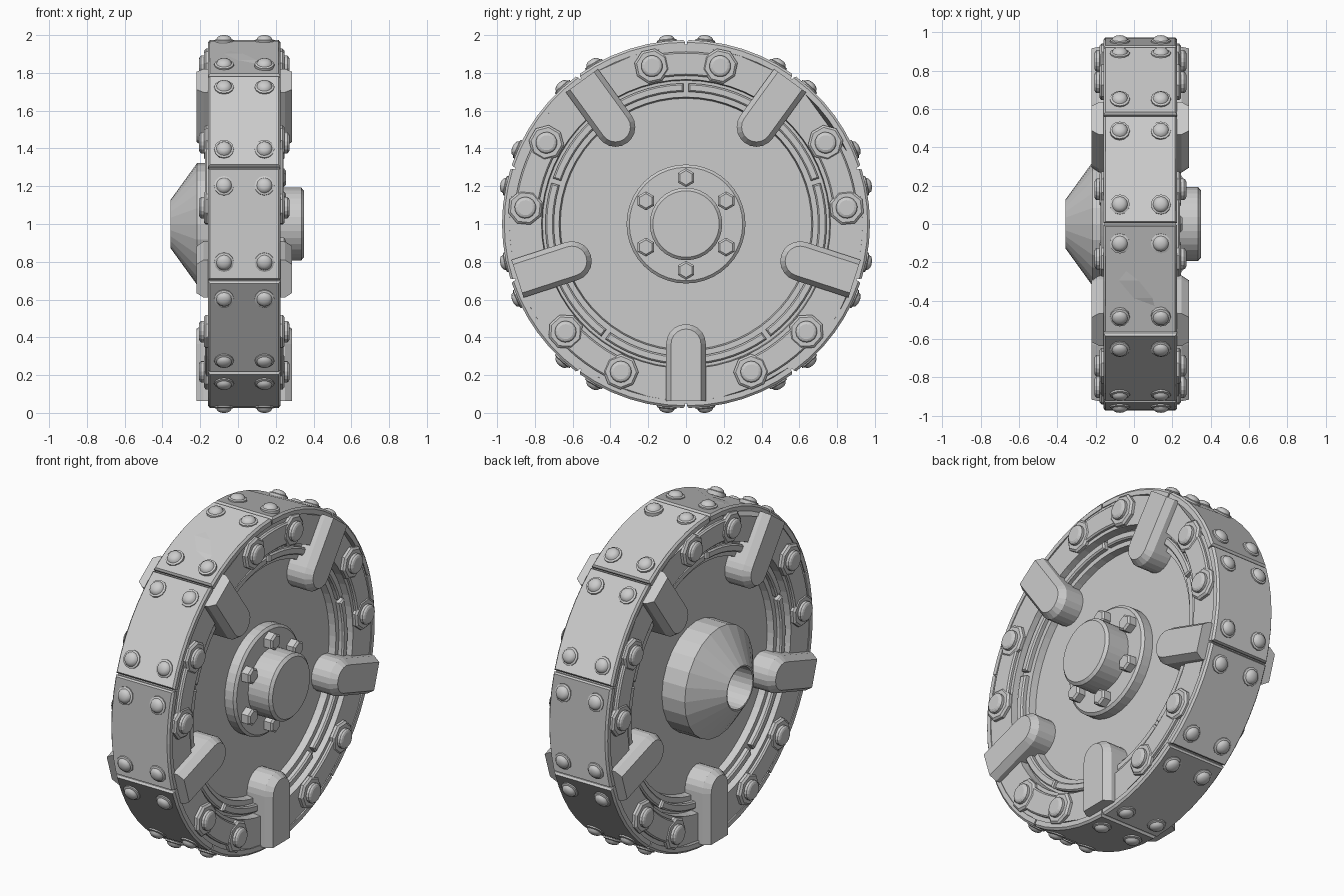
import bpy, bmesh
from math import sin, cos, radians, pi
from mathutils import Vector

if "Cube" in bpy.data.objects:
    bpy.data.objects.remove(bpy.data.objects["Cube"])

CX, CZ = 0.033, 1.0      # middle plane of the wheel, axle height


def P(a, r, t, h):
    """Point at wheel angle a: r outward, t sideways, h along the axle from the middle."""
    return Vector((CX + h, r * cos(a) - t * sin(a), CZ + r * sin(a) + t * cos(a)))


def loft(bm, loops):
    rows = [[bm.verts.new(p) for p in lp] for lp in loops]
    n = len(rows[0])
    for A, B in zip(rows, rows[1:]):
        for i in range(n):
            bm.faces.new((A[i], A[(i + 1) % n], B[(i + 1) % n], B[i]))
    bm.faces.new(rows[0])
    bm.faces.new(rows[-1])


def finish(bm, name, smooth=None):
    bmesh.ops.recalc_face_normals(bm, faces=bm.faces)
    me = bpy.data.meshes.new(name)
    bm.to_mesh(me)
    bm.free()
    ob = bpy.data.objects.new(name, me)
    bpy.context.collection.objects.link(ob)
    if smooth:
        bpy.context.view_layer.objects.active = ob
        ob.select_set(True)
        bpy.ops.object.shade_smooth_by_angle(angle=radians(smooth))
        ob.select_set(False)


def ring(h, r, n):
    return [P(2 * pi * i / n + pi / 2, r, 0, h) for i in range(n)]


def lathe(name, prof, n):
    bm = bmesh.new()
    loft(bm, [ring(h, r, n) for h, r in prof])
    finish(bm, name)


def stud(bm, a, r, steps, n, s=1, turn=0):
    """Stepped round or many-sided boss on the side face, steps = (height, radius)."""
    loft(bm, [[P(a, r + q * cos(2 * pi * i / n + turn), q * sin(2 * pi * i / n + turn), s * h)
               for i in range(n)] for h, q in steps])


def arc_block(bm, a0, a1, r0, r1, h0, h1, n, bev):
    """Curved bar between two angles with chamfered top edge."""
    def outline(h, d):
        da = d / r1
        st = [a0 + da + (a1 - a0 - 2 * da) * i / n for i in range(n + 1)]
        return [P(a, r1 - d, 0, h) for a in st] + [P(a, r0 + d, 0, h) for a in reversed(st)]
    k = bev if h1 > h0 else -bev
    loft(bm, [outline(h0, 0), outline(h1 - k, 0), outline(h1, bev)])


# wheel body with stepped recess on both faces
half = [(0.10, 0.1), (0.10, 0.665), (0.14, 0.672), (0.14, 0.76), (0.187, 0.765), (0.187, 0.95)]
lathe("wheel_body", [(-h, r) for h, r in half] + half[::-1], 60)

# ten tread plates with chamfered edges
bm = bmesh.new()
for k in range(10):
    c = radians(36 * k)
    def sheet(r, w, g):
        m = radians(18) - g
        st = [c - m + 2 * m * i / 6 for i in range(7)]
        return [P(a, r, 0, w) for a in st] + [P(a, r, 0, -w) for a in reversed(st)]
    loft(bm, [sheet(0.935, 0.192, 0.005), sheet(0.962, 0.192, 0.005), sheet(0.974, 0.182, 0.014)])
finish(bm, "tread_plates")

# domed rivets on the tread, four per plate
bm = bmesh.new()
N = 12
for k in range(10):
    for d in (-12, 12):
        a = radians(36 * k + d)
        for x in (-0.107, 0.107):
            loft(bm, [[P(a, r, q * sin(2 * pi * i / N), x + q * cos(2 * pi * i / N)) for i in range(N)]
                      for r, q in ((0.955, 0.052), (0.979, 0.052), (0.983, 0.041),
                                   (0.995, 0.035), (1.002, 0.022), (1.005, 0.009))])
finish(bm, "tread_rivets", 40)

# five round-ended lugs running through the wheel
bm = bmesh.new()
for k in range(5):
    a = radians(-90 + 72 * k)
    def lug(h, d):
        w = 0.105 - d
        pts = [(0.938, -w), (0.938, w)]
        pts += [(0.635 - w * sin(pi * i / 10), w * cos(pi * i / 10)) for i in range(11)]
        return [P(a, r, t, h) for r, t in pts]
    loft(bm, [lug(-0.254, 0.026), lug(-0.215, 0), lug(0.215, 0), lug(0.254, 0.026)])
finish(bm, "side_lugs")

# bolted straps, their bolts, and inner rim segments on both faces
straps, bolts, segs = bmesh.new(), bmesh.new(), bmesh.new()
for s in (1, -1):
    for k in range(5):
        c = radians(90 + 72 * k)
        arc_block(straps, c - radians(12.2), c + radians(12.2), 0.785, 0.912, s * 0.15, s * 0.208, 6, 0.008)
        for d in (-12.2, 12.2):
            a = c + radians(d)
            stud(straps, a, 0.855, ((0.15, 0.094), (0.203, 0.094), (0.213, 0.082)), 8, s, pi / 8)
            stud(bolts, a, 0.855, ((0.2, 0.057), (0.228, 0.057), (0.236, 0.05), (0.24, 0.04)), 16, s)
        l = c + radians(36)
        arc_block(segs, l - radians(35), l + radians(35), 0.70, 0.745, s * 0.1, s * 0.17, 14, 0.008)
finish(straps, "side_straps")
finish(bolts, "strap_bolts")
finish(segs, "inner_rim_segments")

# front hub: flange, hex bolts and cap
lathe("hub_flange", [(0.08, 0.315), (0.155, 0.315), (0.168, 0.30)], 40)
lathe("hub_cap", [(0.15, 0.192), (0.302, 0.192), (0.317, 0.176)], 32)
bm = bmesh.new()
for k in range(6):
    stud(bm, radians(90 + 60 * k), 0.245, ((0.16, 0.05), (0.21, 0.05), (0.22, 0.038)), 6)
finish(bm, "hub_bolts")

# rear hub: bored cone
lathe("hub_cone", [(-0.08, 0.322), (-0.25, 0.322), (-0.39, 0.128), (-0.388, 0.12), (-0.13, 0.12)], 24)
